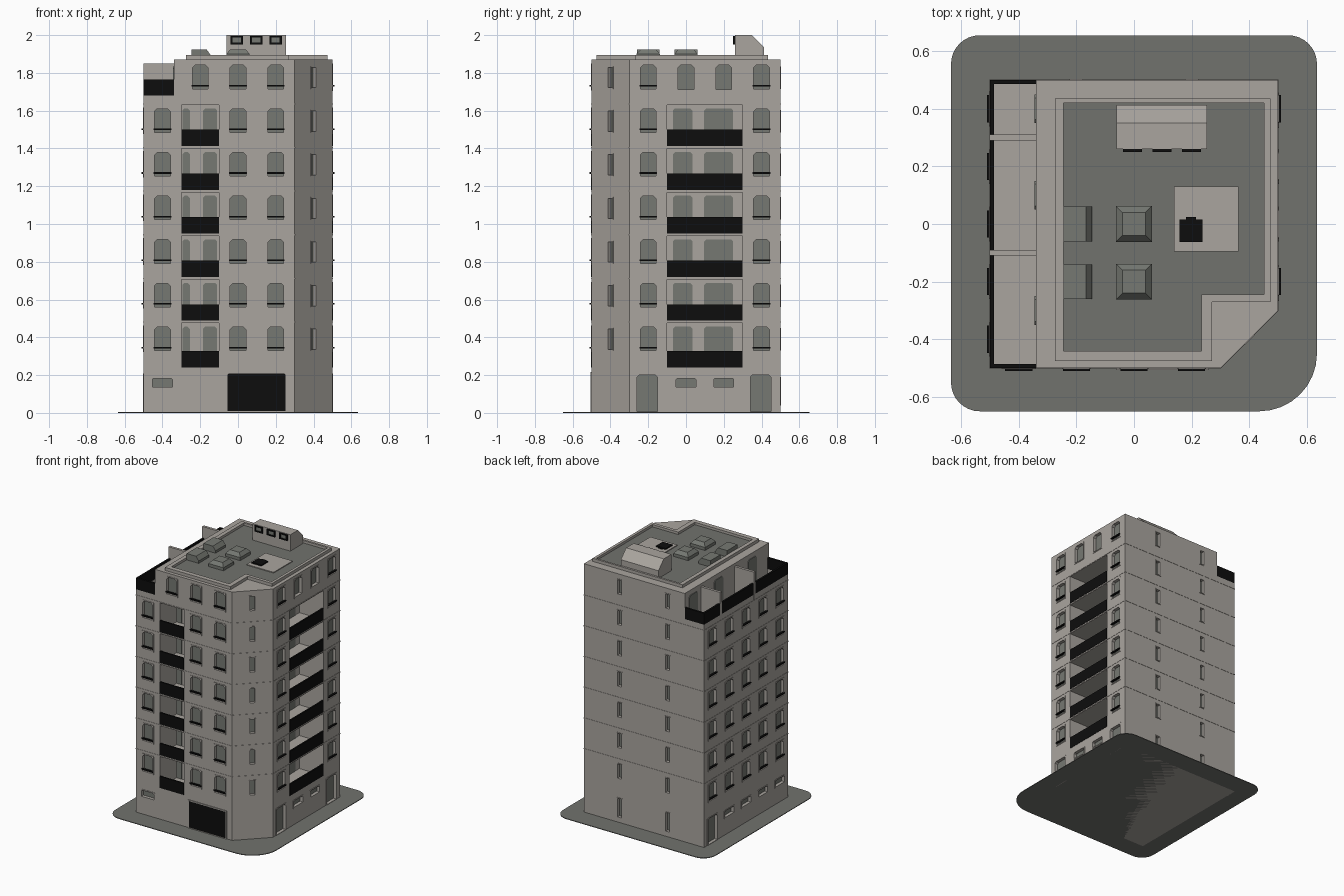
import bpy, bmesh, math
from mathutils import Vector

if "Cube" in bpy.data.objects:
    bpy.data.objects.remove(bpy.data.objects["Cube"])


def material(name, col):
    m = bpy.data.materials.new(name)
    m.diffuse_color = (*col, 1)
    m.use_nodes = True
    m.node_tree.nodes["Principled BSDF"].inputs["Base Color"].default_value = m.diffuse_color
    return m


WALL = material("warm grey plaster", (0.40, 0.375, 0.345))
ROOF = material("dark grey paving", (0.165, 0.168, 0.155))
GLASS = material("grey glass", (0.18, 0.19, 0.17))
BLACK = material("black metal", (0.004, 0.004, 0.004))

parts = {}


def part(name, mat=None):
    if name not in parts:
        parts[name] = (bmesh.new(), mat)
    return parts[name][0]


def wall_frame(ox, oy, ux, uy):
    """Map (along wall, height, outward distance) to world space."""
    u = Vector((ux, uy, 0)).normalized()
    n = u.cross(Vector((0, 0, 1)))
    return lambda a, z, d: Vector((ox, oy, z)) + u * a + n * d


FRONT = wall_frame(0, -0.5, 1, 0)
RIGHT = wall_frame(0.5, 0, 0, 1)
BACK = wall_frame(0, 0.5, -1, 0)
LEFT = wall_frame(-0.5, 0, 0, -1)
CORNER = wall_frame(0.4, -0.4, 1, 1)
TERRACE = wall_frame(-0.34, 0, 0, -1)
ACROSS_Y = wall_frame(0, 0, 1, 0)
ACROSS_X = wall_frame(0, 0, 0, 1)
PLAN = lambda a, b, d: Vector((a, b, d))


def prism(bm, f, pts, d0, d1):
    lo = [bm.verts.new(f(a, b, d0)) for a, b in pts]
    hi = [bm.verts.new(f(a, b, d1)) for a, b in pts]
    bm.faces.new(lo[::-1])
    bm.faces.new(hi)
    for i in range(len(pts)):
        j = (i + 1) % len(pts)
        bm.faces.new((lo[i], lo[j], hi[j], hi[i]))


def ring(bm, f, outer, inner, d0, d1):
    loops = [[bm.verts.new(f(a, b, d)) for a, b in p]
             for p, d in ((outer, d0), (outer, d1), (inner, d1), (inner, d0))]
    for k in range(4):
        p, q = loops[k], loops[(k + 1) % 4]
        for i in range(len(p)):
            j = (i + 1) % len(p)
            bm.faces.new((p[i], p[j], q[j], q[i]))


def rect(a0, a1, b0, b1, c=0.0):
    """Rectangle with top corners cut off by c."""
    if c == 0:
        return [(a0, b0), (a1, b0), (a1, b1), (a0, b1)]
    return [(a0, b0), (a1, b0), (a1, b1 - c), (a1 - c, b1), (a0 + c, b1), (a0, b1 - c)]


def box(bm, x0, x1, y0, y1, z0, z1):
    prism(bm, PLAN, rect(x0, x1, y0, y1), z0, z1)


def opening(f, u, z0, z1, w, c=0.0, trim=0.008, depth=0.025, bar=False):
    """Recessed pane with raised trim and an optional guard bar."""
    h = w / 2
    pane = rect(u - h, u + h, z0, z1, c)
    prism(part("openings_cutter"), f, pane, -depth, 0.02)
    prism(part("window_glass", GLASS), f, pane, -depth - 0.002, -depth + 0.004)
    outer = rect(u - h - trim, u + h + trim, z0 - trim, z1 + trim, c and 0.004)
    ring(part("window_trim", WALL), f, outer, pane, -0.002, 0.003)
    if bar:
        prism(part("window_guard_bars", BLACK), f,
              rect(u - h - 0.005, u + h + 0.005, z0 + 0.012, z0 + 0.02), -0.004, 0.01)


STEP = 0.231
BODY = [(-0.5, -0.5), (0.3, -0.5), (0.5, -0.3), (0.5, 0.5), (-0.5, 0.5)]

# main tower and the volumes removed from it
prism(part("tower_body", WALL), PLAN, BODY, 0.0, 1.872)
box(part("terrace_cutter"), -0.6, -0.34, -0.6, 0.6, 1.68, 2.1)
cut = part("openings_cutter")
box(cut, -0.485, -0.34, -0.485, 0.485, 1.645, 1.75)

# windows on every storey
for k in range(7):
    z = 0.318 + STEP * k
    cols = [(FRONT, 0.0), (FRONT, 0.2), (RIGHT, -0.2), (RIGHT, 0.4)]
    if k < 6:
        cols += [(FRONT, -0.4)] + [(LEFT, u) for u in (-0.4, -0.2, 0, 0.2, 0.4)]
    else:
        cols += [(FRONT, -0.2)]
        for u in (0.0, 0.2):
            opening(RIGHT, u, z + 0.008, z + 0.137, 0.084, 0.014)
    for f, u in cols:
        opening(f, u, z + 0.012, z + 0.137, 0.084, 0.014, bar=True)
    for f, u in ((CORNER, 0), (BACK, 0.2), (BACK, -0.2)):
        opening(f, u, z + 0.018, z + 0.125, 0.034, trim=0.006)

# recessed balconies with rails and doors
for k in range(6):
    z = 0.257 + STEP * k
    zb = 0.24 if k == 0 else z
    for f, a0, a1, doors in (
            (FRONT, -0.3, -0.1, ((-0.295, -0.255), (-0.185, -0.11))),
            (RIGHT, -0.1, 0.3, ((-0.07, 0.035), (0.095, 0.25)))):
        prism(cut, f, rect(a0, a1, zb, z + 0.218), -0.2, 0.05)
        prism(part("balcony_rails", BLACK), f, rect(a0, a1, zb, zb + 0.087), -0.01, 0.002)
        for d0, d1 in doors:
            prism(part("balcony_doors", GLASS), f,
                  rect(d0, d1, zb + 0.002, z + 0.2, 0.012), -0.202, -0.195)
    # storey seam line
    big = [(x * 1.004, y * 1.004) for x, y in BODY]
    ring(part("storey_bands", WALL), PLAN, big, BODY, z + 0.221, z + 0.227)

# ground floor doors, vents and garage
for f, u in ((RIGHT, -0.205), (RIGHT, 0.395), (LEFT, -0.4)):
    opening(f, u, 0.008, 0.2, 0.108, 0.01)
for f, u in ((FRONT, -0.4), (RIGHT, 0.0), (RIGHT, 0.2),
             (LEFT, -0.2), (LEFT, 0.0), (LEFT, 0.2), (LEFT, 0.4)):
    opening(f, u, 0.137, 0.183, 0.105, 0.006)
for u in (-0.2, 0.2):
    opening(BACK, u, 0.045, 0.185, 0.034, trim=0.006)
prism(part("garage_door", BLACK), FRONT, rect(-0.055, 0.252, 0.01, 0.208, 0.006), -0.005, 0.004)
ring(part("garage_trim", WALL), FRONT, rect(-0.063, 0.26, 0.004, 0.216),
     rect(-0.055, 0.252, 0.01, 0.208), -0.003, 0.006)

# side terrace: doors, rails, dividers
for u in (-0.4, -0.1, 0.3):
    prism(part("terrace_doors", GLASS), TERRACE, rect(u - 0.05, u + 0.05, 1.647, 1.835, 0.012),
          -0.002, 0.005)
rails = part("terrace_rails", BLACK)
box(rails, -0.5, -0.485, -0.5, 0.5, 1.68, 1.765)
for s in (-0.5, 0.485):
    box(rails, -0.486, -0.34, s, s + 0.015, 1.68, 1.765)
for y in (0.3, -0.1):
    box(part("terrace_dividers", WALL), -0.501, -0.339, y - 0.01, y + 0.01, 1.64, 1.85)

# roof parapet and deck
P_OUT = [(-.275, -.475), (.27, -.475), (.27, -.27), (.473, -.27), (.473, .435), (-.275, .435)]
P_IN = [(-.245, -.44), (.235, -.44), (.235, -.245), (.452, -.245), (.452, .42), (-.245, .42)]
ring(part("roof_parapet", WALL), PLAN, P_OUT, P_IN, 1.868, 1.895)
prism(part("roof_deck", ROOF), PLAN, P_IN, 1.866, 1.877)

# skylights: two hipped, two with one sloped side
for y in (0.0, -0.2):
    sky = part("hipped_skylights", GLASS)
    loops = []
    for h, z in ((0.062, 1.87), (0.062, 1.9), (0.04, 1.925)):
        loops.append([sky.verts.new((a, y + b, z)) for a, b in rect(-h, h, -h, h)])
    for p, q in zip(loops, loops[1:]):
        for i in range(4):
            j = (i + 1) % 4
            sky.faces.new((p[i], p[j], q[j], q[i]))
    sky.faces.new(loops[2])
    prism(part("sloped_skylights", GLASS), ACROSS_Y,
          [(-.245, 1.87), (-.145, 1.87), (-.145, 1.895), (-.167, 1.925), (-.245, 1.925)],
          -y - 0.06, -y + 0.06)

# hatch on its pad
box(part("hatch_pad", WALL), 0.138, 0.363, -0.095, 0.13, 1.87, 1.883)
box(part("roof_hatch", BLACK), 0.158, 0.238, -0.063, 0.015, 1.88, 1.892)
box(part("roof_hatch"), 0.18, 0.215, 0.014, 0.025, 1.88, 1.89)

# stair housing with three framed windows
prism(part("stair_housing", WALL), ACROSS_X,
      [(.26, 1.87), (.413, 1.87), (.413, 1.935), (.35, 2.0), (.26, 2.0)], -0.06, 0.253)
for x in (-0.006, 0.097, 0.199):
    o, i = rect(x - .033, x + .033, 1.951, 1.996), rect(x - .022, x + .022, 1.96, 1.987)
    ring(part("housing_window_frames", BLACK), ACROSS_Y, o, i, -0.262, -0.25)
    prism(part("housing_window_glass", GLASS), ACROSS_Y, i, -0.262, -0.256)

# pavement with rounded corners
pave = []
for cx, cy, r, a0 in ((.635, .655, .1, 0), (-.635, .655, .1, 90),
                      (-.635, -.65, .1, 180), (.635, -.65, .2, 270)):
    mx, my = cx - math.copysign(r, cx), cy - math.copysign(r, cy)
    for s in range(9):
        t = math.radians(a0 + s * 90 / 8)
        pave.append((mx + r * math.cos(t), my + r * math.sin(t)))
prism(part("pavement", ROOF), PLAN, pave, 0.0, 0.005)

# turn parts into objects
objs = {}
for name, (bm, mat) in parts.items():
    bmesh.ops.recalc_face_normals(bm, faces=bm.faces[:])
    me = bpy.data.meshes.new(name)
    bm.to_mesh(me)
    bm.free()
    if mat:
        me.materials.append(mat)
    objs[name] = bpy.data.objects.new(name, me)
    bpy.context.collection.objects.link(objs[name])

# carve the tower, then remove the cutters
tower = objs["tower_body"]
for c in ("terrace_cutter", "openings_cutter"):
    objs[c].hide_render = True
    mod = tower.modifiers.new(c, 'BOOLEAN')
    mod.operation, mod.solver, mod.object = 'DIFFERENCE', 'EXACT', objs[c]
dg = bpy.context.evaluated_depsgraph_get()
carved = bpy.data.meshes.new_from_object(tower.evaluated_get(dg))
tower.modifiers.clear()
tower.data = carved
carved.materials.clear()
carved.materials.append(WALL)
for c in ("terrace_cutter", "openings_cutter"):
    bpy.data.objects.remove(objs[c])
